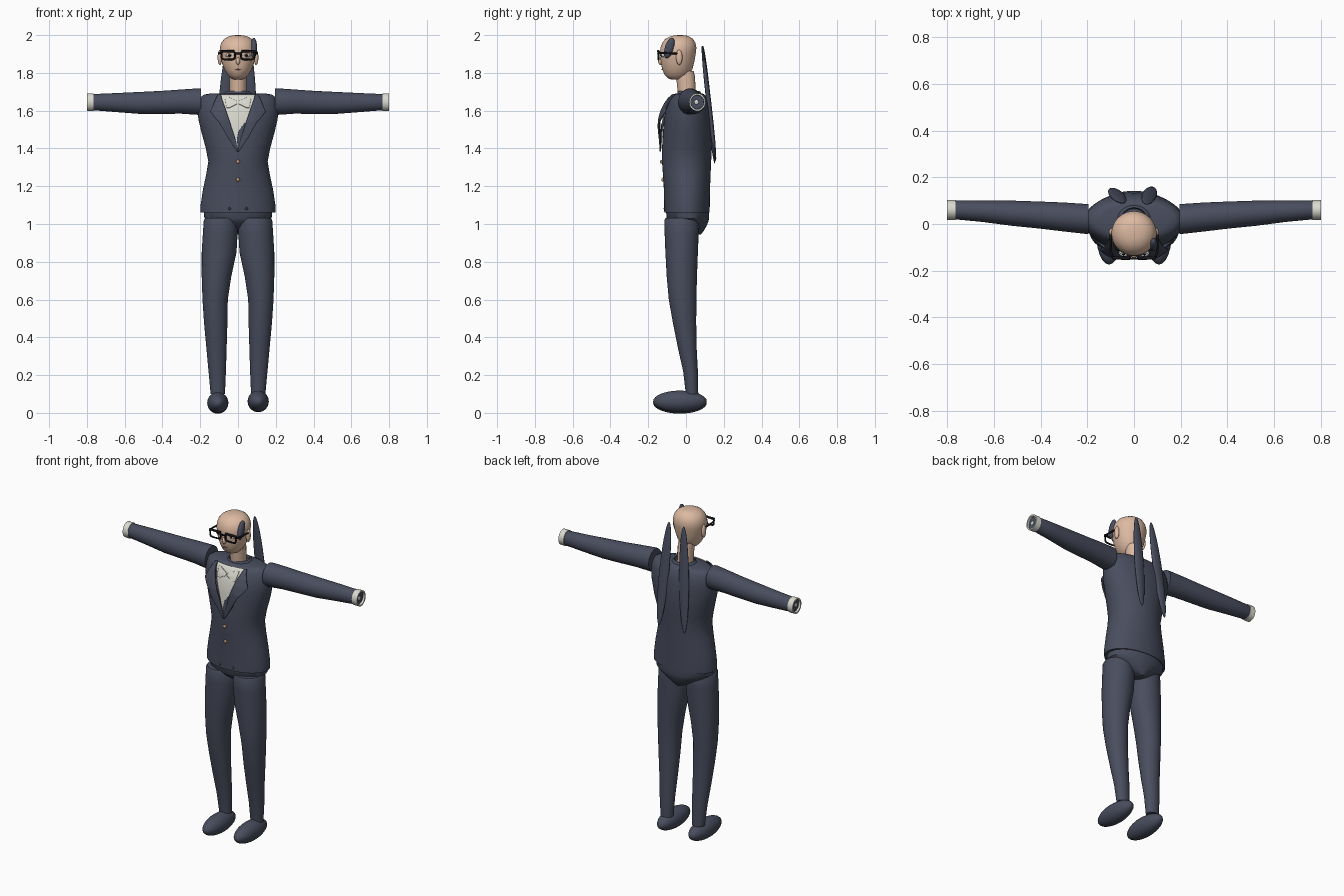
import bpy, bmesh, math
from mathutils import Vector


def material(name, rgb):
    m = bpy.data.materials.new(name)
    m.diffuse_color = (*rgb, 1)
    return m


SUIT = material("navy_suit", (0.066, 0.075, 0.112))
SKIN = material("skin", (0.72, 0.49, 0.36))
WHITE = material("off_white", (0.70, 0.70, 0.63))
BLACK = material("black", (0.008, 0.008, 0.01))
BRASS = material("tan_button", (0.55, 0.33, 0.18))
LIP = material("lip", (0.42, 0.22, 0.17))


def finish(name, bm, mat, angle=40):
    bmesh.ops.recalc_face_normals(bm, faces=bm.faces)
    me = bpy.data.meshes.new(name)
    bm.to_mesh(me)
    bm.free()
    me.materials.append(mat)
    ob = bpy.data.objects.new(name, me)
    bpy.context.collection.objects.link(ob)
    bpy.ops.object.select_all(action='DESELECT')
    ob.select_set(True)
    bpy.context.view_layer.objects.active = ob
    bpy.ops.object.shade_smooth_by_angle(angle=math.radians(angle))
    return ob


def loft(name, rings, mat, axis='z', side=1, n=40, cap=True):
    """Elliptic rings: (position, centre a, radius a, centre b, radius b)."""
    bm = bmesh.new()
    loops = []
    for p, ca, ra, cb, rb in rings:
        loop = []
        for i in range(n):
            t = 2 * math.pi * i / n
            a, b = ca + ra * math.cos(t), cb + rb * math.sin(t)
            co = (side * a, b, p) if axis == 'z' else (side * p, a, b)
            loop.append(bm.verts.new(co))
        loops.append(loop)
    for l0, l1 in zip(loops, loops[1:]):
        for i in range(n):
            j = (i + 1) % n
            bm.faces.new((l0[i], l0[j], l1[j], l1[i]))
    if cap:
        bm.faces.new(loops[0])
        bm.faces.new(loops[-1])
    return finish(name, bm, mat)


def ellipsoid(name, loc, size, mat, direction=None, seg=24):
    bm = bmesh.new()
    bmesh.ops.create_uvsphere(bm, u_segments=seg, v_segments=seg // 2 + 4, radius=1)
    bmesh.ops.scale(bm, vec=size, verts=bm.verts)
    if direction:
        q = Vector((0, 0, 1)).rotation_difference(Vector(direction))
        bmesh.ops.rotate(bm, matrix=q.to_matrix(), verts=bm.verts)
    bmesh.ops.translate(bm, vec=loc, verts=bm.verts)
    return finish(name, bm, mat, 180)


def wire(name, pts, r, mat, closed=False):
    cu = bpy.data.curves.new(name, 'CURVE')
    cu.dimensions = '3D'
    cu.bevel_depth = r
    cu.bevel_resolution = 2
    cu.use_fill_caps = True
    sp = cu.splines.new('POLY')
    sp.points.add(len(pts) - 1)
    for p, co in zip(sp.points, pts):
        p.co = (*co, 1)
    sp.use_cyclic_u = closed
    cu.materials.append(mat)
    ob = bpy.data.objects.new(name, cu)
    bpy.context.collection.objects.link(ob)
    return ob


# Jacket body
JACKET = [(1.06, 0, .198, .005, .120), (1.10, 0, .198, .005, .121), (1.18, 0, .186, .005, .122),
          (1.26, 0, .169, .004, .126), (1.33, 0, .157, .003, .130), (1.40, 0, .170, .005, .132),
          (1.48, 0, .192, .010, .132), (1.55, 0, .209, .010, .127), (1.60, 0, .214, .012, .120),
          (1.64, 0, .210, .014, .110), (1.67, 0, .200, .015, .096), (1.685, 0, .180, .015, .083),
          (1.692, 0, .140, .015, .070)]
loft("jacket", JACKET, SUIT, n=56)


def front_y(x, z):
    for a, b in zip(JACKET, JACKET[1:]):
        if z <= b[0]:
            break
    t = max(0, min(1, (z - a[0]) / (b[0] - a[0])))
    rx, cy, ry = (a[k] + (b[k] - a[k]) * t for k in (2, 3, 4))
    return cy - ry * math.sqrt(max(0, 1 - (x / rx) ** 2))


def panel(name, rows, mat, lift, side=1, nu=10, nv=6, thick=0.005):
    """Cloth panel wrapped on the jacket front; rows are (z, x left, x right)."""
    fine = []
    for a, b in zip(rows, rows[1:]):
        fine += [[a[k] + (b[k] - a[k]) * i / nv for k in range(3)] for i in range(nv)]
    fine.append(rows[-1])
    bm = bmesh.new()
    grid = []
    for z, x0, x1 in fine:
        xs = [x0 + (x1 - x0) * i / nu for i in range(nu + 1)]
        grid.append([bm.verts.new((side * x, front_y(x, z) - lift(x, z), z)) for x in xs])
    for r0, r1 in zip(grid, grid[1:]):
        for i in range(nu):
            bm.faces.new((r0[i], r0[i + 1], r1[i + 1], r1[i]))
    ob = finish(name, bm, mat)
    mod = ob.modifiers.new("thickness", 'SOLIDIFY')
    mod.thickness = thick
    mod.offset = 0
    return ob


# Shirt front, dark necktie piece and bow
panel("shirt_front", [(1.40, -.003, .003), (1.55, -.05, .05), (1.65, -.085, .085),
                      (1.683, -.09, .09)], WHITE, lambda x, z: .006, nu=20)
panel("necktie", [(1.41, -.002, .004), (1.45, -.006, .018), (1.49, .002, .032),
                  (1.535, .034, .046)], SUIT, lambda x, z: .011)
for s, tag in ((1, "left"), (-1, "right")):
    panel("bow_" + tag, [(1.615, .045, .06), (1.635, .005, .064), (1.65, .005, .066),
                         (1.672, .05, .07)], WHITE, lambda x, z: .013, s)
    # Lapels stand slightly off the chest
    panel("lapel_" + tag, [(1.385, -.002, .006), (1.46, .018, .055), (1.54, .044, .100),
                           (1.56, .050, .120), (1.595, .062, .146), (1.63, .074, .130),
                           (1.665, .086, .115), (1.685, .090, .105)], SUIT,
          lambda x, z: .010 + .028 * math.sin(math.pi * max(0, min(1, (z - 1.385) / .3))) * min(1, x / .08),
          s, thick=.008)
    # Sleeve and cuff
    loft("sleeve_" + tag, [(.195, .022, .064, 1.648, .068), (.21, .022, .064, 1.648, .070),
                           (.30, .030, .062, 1.648, .064), (.40, .038, .058, 1.644, .061),
                           (.52, .046, .054, 1.641, .058), (.65, .055, .046, 1.643, .050),
                           (.765, .060, .040, 1.645, .043), (.788, .060, .034, 1.645, .036)],
         SUIT, 'x', s)
    loft("cuff_" + tag, [(.765, .060, .036, 1.645, .038), (.765, .060, .043, 1.645, .047),
                         (.80, .060, .043, 1.645, .047), (.80, .060, .035, 1.645, .038),
                         (.78, .060, .034, 1.645, .036)], WHITE, 'x', s, cap=False)
    ellipsoid("cuff_link_" + tag, (s * .788, .055, 1.645), (.004, .012, .012), WHITE, seg=12)
    # Trouser leg
    loft("trouser_leg_" + tag, [(.10, .107, .038, .032, .033), (.22, .110, .046, .024, .039),
                                (.35, .114, .054, .006, .050), (.48, .118, .062, -.008, .062),
                                (.60, .121, .067, -.018, .073), (.72, .114, .078, -.022, .080),
                                (.85, .100, .092, -.023, .086), (.95, .094, .092, -.023, .090),
                                (1.02, .093, .088, -.023, .092), (1.032, .093, .080, -.023, .086)],
         SUIT, side=s)
    # Shoe
    ellipsoid("shoe_" + tag, (s * .107, -.032, .057 + .004 * s), (.056, .142, .057), SUIT)
    # Ear
    ellipsoid("ear_" + tag, (s * .096, -.036, 1.882), (.012, .017, .040), SKIN, seg=16)
    # Eye and pupil
    ellipsoid("eye_" + tag, (s * .045, -.121, 1.893), (.020, .010, .010), WHITE, seg=16)
    ellipsoid("pupil_" + tag, (s * .045, -.130, 1.893), (.007, .004, .008), BLACK, seg=12)
    # Glasses rim, brow bar and temple
    rim = []
    for i in range(24):
        t = 2 * math.pi * i / 24
        c, d = math.cos(t), math.sin(t)
        rim.append((s * (.052 + .036 * math.copysign(abs(c) ** .5, c)), -.146,
                    1.893 + .022 * math.copysign(abs(d) ** .5, d)))
    wire("glasses_rim_" + tag, rim, .005, BLACK, True)
    wire("glasses_brow_" + tag, [(s * .018, -.147, 1.914), (s * .092, -.145, 1.914)], .007, BLACK)
    wire("glasses_temple_" + tag, [(s * .09, -.146, 1.905), (s * .099, -.12, 1.905),
                                   (s * .100, -.042, 1.902)], .005, BLACK)
    # Long hair strand hanging behind
    ends = {1: ((.055, .085, 1.945), (.075, .158, 1.33)),
            -1: ((-.048, .090, 1.945), (-.095, .152, 1.32))}[s]
    top, low = Vector(ends[0]), Vector(ends[1])
    ellipsoid("hair_strand_" + tag, (top + low) / 2, (.032, .013, (top - low).length / 2),
              SUIT, top - low, 28)
    ellipsoid("hem_button_" + tag, (s * .045, -.113, 1.082), (.007, .005, .007), SUIT, seg=12)
wire("glasses_bridge", [(-.018, -.148, 1.902), (.018, -.148, 1.902)], .005, BLACK)

# Pelvis
loft("pelvis", [(.945, 0, .020, .050, .030), (.965, 0, .065, .035, .060), (.985, 0, .105, .024, .082),
                (1.01, 0, .150, .014, .104), (1.03, 0, .178, .010, .112), (1.07, 0, .182, .008, .114)], SUIT)

# Jacket buttons
for i, z in enumerate((1.33, 1.235)):
    ellipsoid("jacket_button_%d" % (i + 1), (0, front_y(0, z) - .003, z), (.010, .007, .010), BRASS, seg=12)

# Neck and dark collar ring
loft("neck", [(1.66, 0, .046, .010, .048), (1.72, 0, .044, .002, .048), (1.78, 0, .046, -.002, .050),
              (1.81, 0, .045, -.008, .048)], SKIN)
loft("jacket_collar", [(1.675, 0, .085, .020, .068), (1.700, 0, .064, .016, .060),
                       (1.703, 0, .058, .014, .056), (1.685, 0, .050, .012, .050)], SUIT, cap=False)

# Head
loft("head", [(1.765, 0, .022, -.050, .030), (1.772, 0, .038, -.050, .046), (1.79, 0, .056, -.048, .066),
              (1.82, 0, .073, -.046, .080), (1.85, 0, .084, -.045, .087), (1.88, 0, .091, -.044, .092),
              (1.91, 0, .096, -.042, .095), (1.935, 0, .096, -.040, .095), (1.96, 0, .088, -.038, .087),
              (1.98, 0, .073, -.036, .073), (1.993, 0, .050, -.034, .051), (1.998, 0, .030, -.032, .031),
              (2.0, 0, .008, -.032, .008)], SKIN, n=48)
ellipsoid("nose", (0, -.134, 1.862), (.011, .014, .020), SKIN, seg=16)
ellipsoid("mouth", (0, -.126, 1.819), (.016, .004, .003), LIP, seg=12)

# Single forelock on one side of the brow
ellipsoid("forelock", (.084, -.088, 1.932), (.017, .024, .056), SUIT, (.0, .30, 1))
